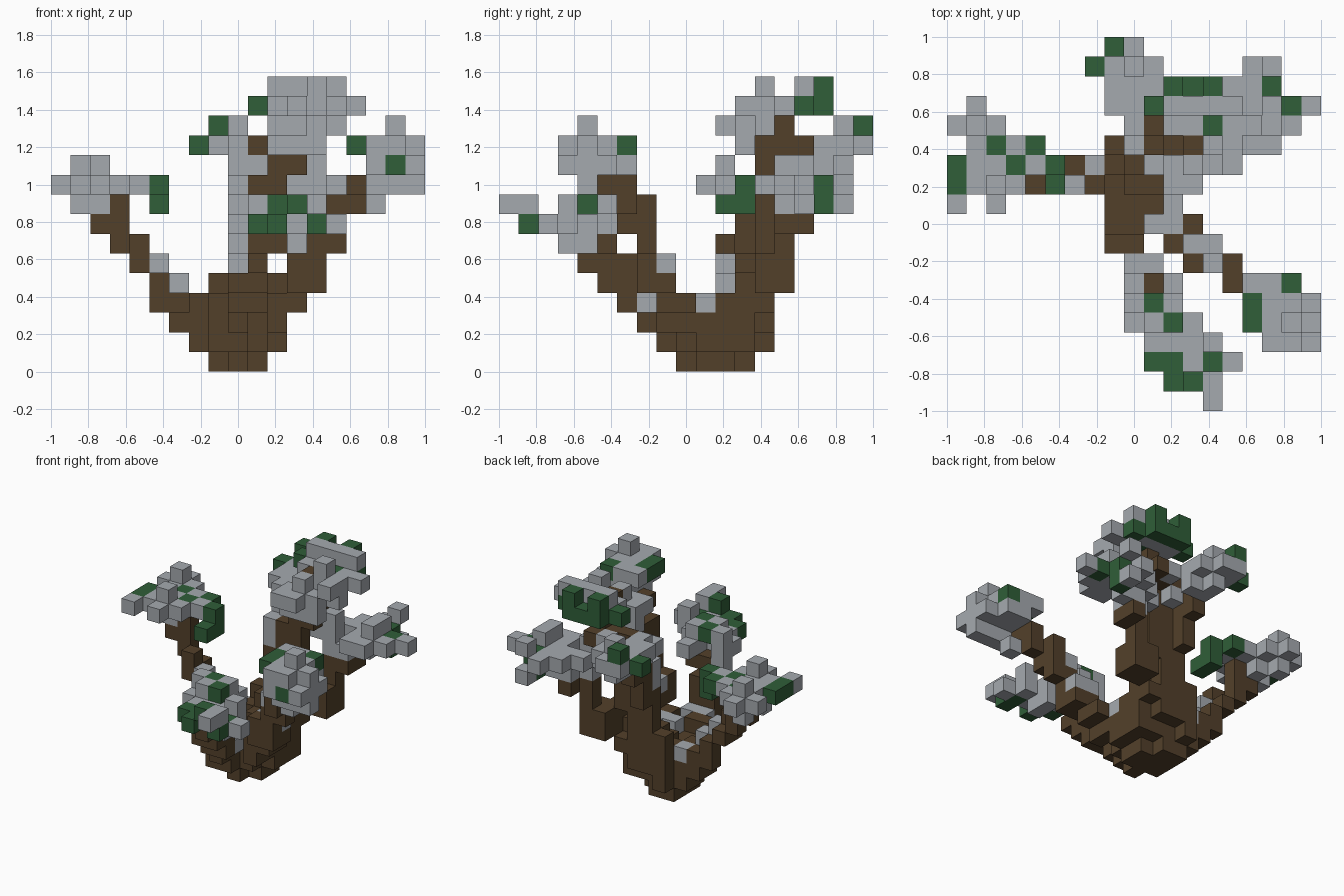
import bpy, bmesh
from mathutils import Vector

cube = bpy.data.objects.get("Cube")
if cube:
    bpy.data.objects.remove(cube, do_unlink=True)

N = 19                # blocks along the longest side
S = 2.0 / N           # block size


def material(name, rgb):
    m = bpy.data.materials.new(name)
    m.use_nodes = True
    m.diffuse_color = (*rgb, 1)
    m.node_tree.nodes["Principled BSDF"].inputs["Base Color"].default_value = (*rgb, 1)
    return m


BARK = material("brown bark", (0.086, 0.051, 0.023))
GREY = material("grey leaves", (0.375, 0.400, 0.430))
GREEN = material("green leaves", (0.029, 0.112, 0.040))

# Every part: layer -> runs of blocks (first column, last column, first row, last row)
parts = []


def part(name, mat, layers):
    parts.append((name, mat, layers))


# Stump
part("trunk_base", BARK, {
    0: [(9, 9, 9, 9), (8, 10, 10, 11), (8, 9, 12, 12)],
    1: [(8, 10, 9, 12), (8, 9, 8, 8), (7, 7, 11, 12), (11, 11, 10, 12), (8, 8, 13, 13)],
    2: [(8, 10, 9, 12), (8, 9, 8, 8), (9, 9, 7, 7), (6, 7, 11, 12), (11, 11, 8, 12),
        (8, 10, 13, 13)],
    3: [(8, 8, 12, 13), (9, 11, 11, 13), (8, 9, 8, 8)],
    4: [(8, 8, 13, 13), (9, 11, 12, 12), (9, 10, 13, 13)]})

# Right branch
part("right_branch", BARK, {
    3: [(5, 6, 12, 12), (7, 7, 11, 11)], 4: [(5, 5, 12, 12)],
    5: [(4, 4, 11, 12)], 6: [(4, 4, 11, 11), (3, 3, 12, 12)],
    7: [(2, 3, 12, 12)], 8: [(3, 3, 12, 12)]})
part("right_leaves_green", GREEN, {
    8: [(5, 5, 11, 12)],
    9: [(0, 0, 11, 12), (3, 3, 12, 12), (2, 2, 13, 13), (4, 4, 13, 13), (5, 5, 12, 12)]})
part("right_leaves_grey", GREY, {
    3: [(7, 7, 12, 12)], 4: [(6, 6, 11, 11)], 5: [(5, 5, 11, 11)],
    8: [(1, 1, 12, 12), (1, 1, 14, 14), (2, 2, 12, 13)],
    9: [(0, 0, 10, 10), (2, 2, 10, 10), (1, 3, 11, 11), (1, 2, 12, 12), (4, 4, 12, 12),
        (1, 1, 13, 13), (3, 3, 13, 13), (0, 2, 14, 14), (1, 1, 15, 15)],
    10: [(2, 2, 11, 11), (1, 1, 14, 14)]})

# Front branch
part("front_branch", BARK, {
    3: [(9, 10, 6, 6)], 4: [(9, 10, 5, 6)],
    5: [(10, 10, 4, 6)], 6: [(10, 11, 5, 5)]})
part("front_leaves_green", GREEN, {
    7: [(10, 11, 2, 2), (13, 13, 1, 2), (11, 11, 1, 1)],
    8: [(12, 12, 1, 1), (11, 11, 4, 4), (10, 10, 5, 5)]})
part("front_leaves_grey", GREY, {
    3: [(9, 10, 7, 7)],
    5: [(9, 9, 6, 6)],
    6: [(9, 9, 5, 5), (12, 12, 3, 4)],
    7: [(9, 9, 4, 5), (10, 13, 3, 3), (10, 12, 4, 4), (12, 12, 2, 2), (14, 14, 2, 2),
        (11, 11, 5, 6)],
    8: [(10, 10, 4, 4), (9, 9, 5, 5), (13, 13, 3, 3), (11, 11, 5, 5),
        (13, 13, 0, 1)]})

# Front left branch
part("front_left_branch", BARK, {
    3: [(11, 12, 8, 8), (12, 12, 9, 9)], 4: [(12, 13, 7, 8)],
    5: [(12, 13, 7, 7)], 6: [(13, 14, 7, 7)], 7: [(14, 14, 6, 7)],
    8: [(14, 14, 7, 7), (14, 15, 6, 6)], 9: [(15, 15, 5, 6)]})
part("front_left_leaves_green", GREEN, {
    10: [(17, 17, 3, 3)],
    11: [(15, 15, 4, 5), (17, 17, 6, 6)]})
part("front_left_leaves_grey", GREY, {
    3: [(10, 11, 9, 9), (11, 11, 10, 10)],
    5: [(12, 13, 8, 8)], 7: [(13, 13, 7, 7)],
    8: [(16, 16, 5, 5)],
    9: [(16, 18, 4, 4)],
    10: [(16, 18, 4, 5), (16, 16, 3, 3), (18, 18, 3, 3), (16, 17, 6, 6)],
    11: [(16, 17, 3, 5), (18, 18, 4, 4), (15, 16, 6, 6)],
    12: [(17, 17, 4, 4)]})

# Back branch
part("back_branch", BARK, {
    5: [(9, 9, 13, 13)], 6: [(9, 9, 13, 13)], 7: [(9, 9, 13, 14)],
    8: [(9, 9, 14, 14)], 9: [(9, 9, 14, 15)], 10: [(9, 9, 15, 15)]})
part("back_leaves_green", GREEN, {
    11: [(7, 7, 17, 17)], 12: [(8, 8, 18, 18)]})
part("back_leaves_grey", GREY, {
    8: [(9, 9, 13, 13)],
    9: [(9, 9, 13, 13)],
    10: [(9, 10, 14, 14), (9, 9, 16, 17), (10, 10, 16, 16)],
    11: [(8, 10, 16, 17), (8, 9, 15, 15), (9, 9, 14, 14), (8, 9, 18, 18)],
    12: [(9, 9, 17, 17)]})

# Tall middle branch
part("tall_branch", BARK, {
    5: [(10, 10, 13, 13)], 6: [(10, 11, 13, 13)], 7: [(10, 11, 13, 13)],
    8: [(10, 11, 13, 13)], 9: [(10, 11, 13, 13)], 10: [(11, 12, 13, 13)],
    11: [(12, 12, 13, 13), (10, 12, 14, 14), (12, 12, 15, 15)],
    12: [(12, 12, 13, 14)], 13: [(12, 12, 13, 13)]})
part("tall_leaves_green", GREEN, {
    13: [(10, 10, 15, 15), (14, 14, 15, 15), (11, 13, 16, 16), (13, 13, 14, 14)],
    14: [(11, 11, 16, 16), (13, 13, 16, 16)]})
part("tall_leaves_grey", GREY, {
    5: [(10, 10, 12, 12)],
    11: [(11, 13, 12, 12), (11, 11, 15, 15)],
    12: [(11, 12, 11, 11), (11, 13, 12, 12), (13, 14, 13, 13)],
    13: [(11, 13, 15, 15), (11, 12, 14, 14), (14, 15, 14, 14), (13, 14, 13, 13),
         (12, 12, 12, 12), (14, 14, 12, 12)],
    14: [(11, 14, 15, 15), (13, 13, 13, 13)]})

# Back left branch
part("back_left_branch", BARK, {
    4: [(12, 13, 13, 14)], 5: [(12, 13, 13, 14), (12, 12, 12, 12)],
    6: [(13, 13, 14, 14)], 7: [(13, 14, 14, 14), (14, 14, 15, 15)]})
part("back_left_leaves_green", GREEN, {
    8: [(16, 16, 16, 16)], 9: [(16, 16, 16, 16), (17, 17, 15, 15)]})
part("back_left_leaves_grey", GREY, {
    8: [(13, 14, 14, 14), (14, 15, 15, 15), (16, 16, 17, 17)],
    9: [(12, 13, 14, 14), (15, 17, 14, 14), (15, 16, 13, 13), (13, 16, 15, 15),
        (18, 18, 15, 15), (14, 15, 16, 16), (15, 15, 17, 17)],
    10: [(13, 13, 14, 14), (16, 16, 14, 15), (16, 16, 17, 17)]})

# Fill the block grid; the first part to claim a block keeps it
owner = {}
for name, mat, layers in parts:
    for k, runs in layers.items():
        for i0, i1, j0, j1 in runs:
            for i in range(i0, i1 + 1):
                for j in range(j0, j1 + 1):
                    owner.setdefault((i, j, k), name)

# Outer faces only: each axis in both directions
SIDES = [(axis, d) for axis in range(3) for d in (0, 1)]


def build(name, mat):
    bm = bmesh.new()
    for cell in [c for c, o in owner.items() if o == name]:
        for axis, d in SIDES:
            near = list(cell)
            near[axis] += 2 * d - 1
            if tuple(near) in owner:
                continue
            u, v = (axis + 1) % 3, (axis + 2) % 3
            corners = []
            for a, b in ((0, 0), (1, 0), (1, 1), (0, 1)):
                p = Vector(cell)
                p[axis] += d
                p[u] += a
                p[v] += b
                corners.append(bm.verts.new(p * S - Vector((1, 1, 0))))
            bm.faces.new(corners if d else corners[::-1])
    bmesh.ops.remove_doubles(bm, verts=bm.verts, dist=1e-4)
    mesh = bpy.data.meshes.new(name)
    bm.to_mesh(mesh)
    bm.free()
    mesh.materials.append(mat)
    bpy.context.collection.objects.link(bpy.data.objects.new(name, mesh))


for name, mat, layers in parts:
    build(name, mat)
